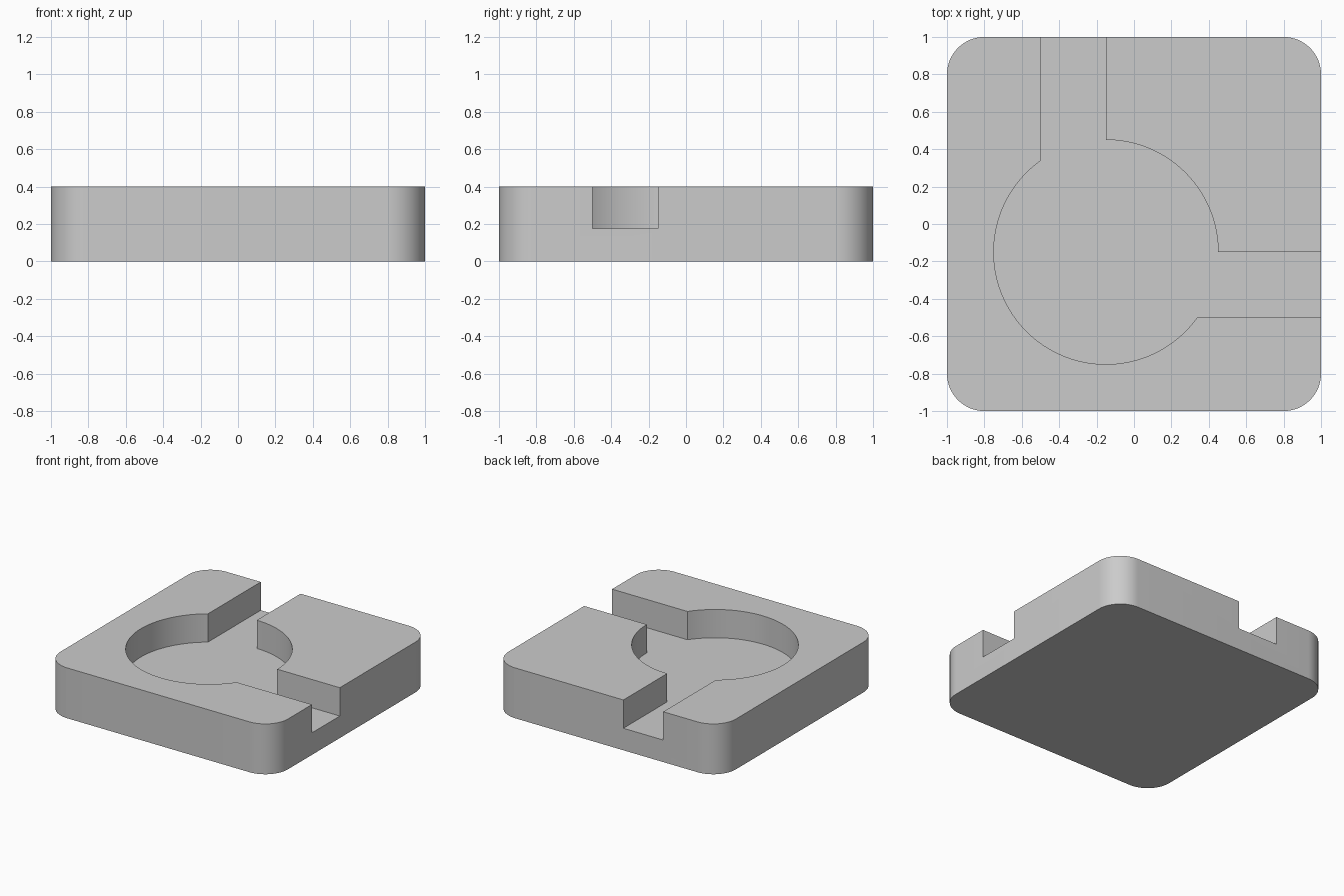
import bpy
import bmesh
from math import acos, cos, sin, pi, radians

if "Cube" in bpy.data.objects:
    bpy.data.objects.remove(bpy.data.objects["Cube"])

HALF, HEIGHT, CORNER = 1.0, 0.4, 0.2      # slab
FLOOR = 0.175                             # pocket floor height
CENTRE, RADIUS, WIDTH = -0.15, 0.6, 0.35  # round pocket and channel width


def arc(cx, cy, r, start, end, steps):
    return [(cx + r * cos(start + (end - start) * i / steps),
             cy + r * sin(start + (end - start) * i / steps))
            for i in range(steps + 1)]


def prism(name, outline, z0, z1):
    bm = bmesh.new()
    face = bm.faces.new([bm.verts.new((x, y, z0)) for x, y in outline])
    top = bmesh.ops.extrude_face_region(bm, geom=[face])["geom"]
    bmesh.ops.translate(bm, vec=(0, 0, z1 - z0),
                        verts=[v for v in top if isinstance(v, bmesh.types.BMVert)])
    bmesh.ops.recalc_face_normals(bm, faces=bm.faces)
    mesh = bpy.data.meshes.new(name)
    bm.to_mesh(mesh)
    bm.free()
    obj = bpy.data.objects.new(name, mesh)
    bpy.context.collection.objects.link(obj)
    return obj


# Rounded square slab
slab_outline = []
for i, (sx, sy) in enumerate([(1, 1), (-1, 1), (-1, -1), (1, -1)]):
    inset = HALF - CORNER
    slab_outline += arc(sx * inset, sy * inset, CORNER, i * pi / 2, (i + 1) * pi / 2, 16)
tray = prism("tray_body", slab_outline, 0, HEIGHT)

# Round pocket with one channel to the back and one to the left side
meet = acos(-WIDTH / RADIUS)
outside = HALF + 0.1
pocket_outline = arc(CENTRE, CENTRE, RADIUS, 0, pi / 2, 32)
pocket_outline += [(CENTRE, outside), (CENTRE - WIDTH, outside)]
pocket_outline += arc(CENTRE, CENTRE, RADIUS, meet, 2.5 * pi - meet, 72)
pocket_outline += [(outside, CENTRE - WIDTH), (outside, CENTRE)]
cutter = prism("pocket_cutter", pocket_outline, FLOOR, HEIGHT + 0.1)
cutter.hide_render = True

# Cut the pocket
cut = tray.modifiers.new("pocket", "BOOLEAN")
cut.operation = "DIFFERENCE"
cut.solver = "EXACT"
cut.object = cutter
bpy.ops.object.select_all(action="DESELECT")
tray.select_set(True)
bpy.context.view_layer.objects.active = tray
bpy.ops.object.modifier_apply(modifier=cut.name)
bpy.data.objects.remove(cutter)

# Plain grey finish
grey = bpy.data.materials.new("light_grey")
grey.use_nodes = True
colour = (0.6, 0.6, 0.6, 1)
grey.diffuse_color = colour
grey.node_tree.nodes["Principled BSDF"].inputs["Base Color"].default_value = colour
tray.data.materials.clear()
tray.data.materials.append(grey)
bpy.ops.object.shade_smooth_by_angle(angle=radians(30))
